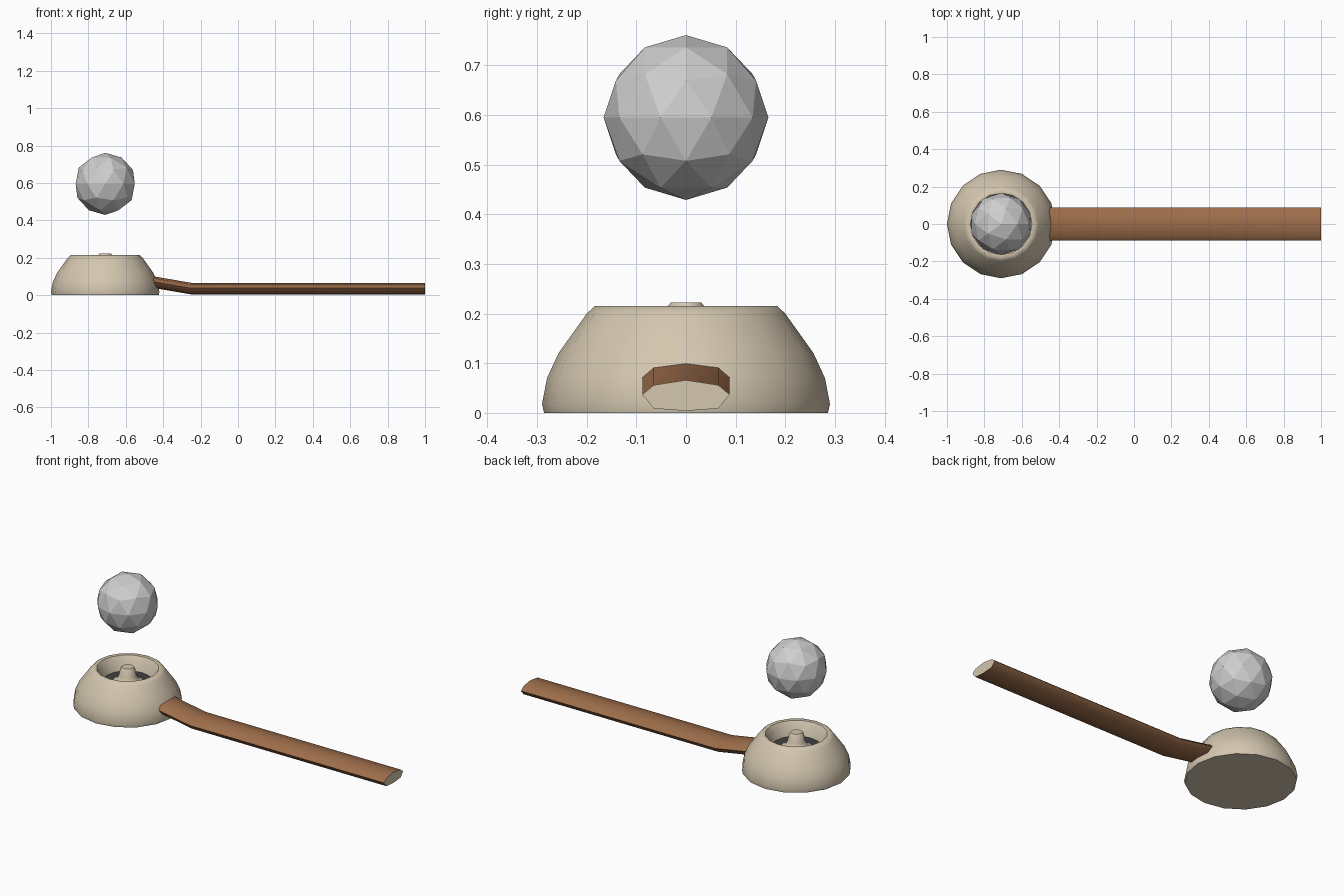
import bpy, bmesh, math

if "Cube" in bpy.data.objects:
    bpy.data.objects.remove(bpy.data.objects["Cube"])


def colour(name, rgb):
    m = bpy.data.materials.new(name)
    m.diffuse_color = (*rgb, 1)
    m.use_nodes = True
    m.node_tree.nodes["Principled BSDF"].inputs["Base Color"].default_value = m.diffuse_color
    return m


tan = colour("pale wood", (0.66, 0.57, 0.43))
brown = colour("brown wood", (0.34, 0.155, 0.07))
grey = colour("grey", (0.62, 0.62, 0.62))
dark = colour("dark grey", (0.055, 0.055, 0.055))


def finish(bm, name, mats, angle, loc=(0, 0, 0)):
    bmesh.ops.recalc_face_normals(bm, faces=bm.faces)
    me = bpy.data.meshes.new(name)
    bm.to_mesh(me)
    bm.free()
    for m in mats:
        me.materials.append(m)
    ob = bpy.data.objects.new(name, me)
    ob.location = loc
    bpy.context.collection.objects.link(ob)
    if angle:
        bpy.ops.object.select_all(action='DESELECT')
        ob.select_set(True)
        bpy.context.view_layer.objects.active = ob
        bpy.ops.object.shade_smooth_by_angle(angle=math.radians(angle))
    return ob


def loft(bm, rings, closed_caps=True):
    # Skin a row of equal rings and cap both ends
    rows = [[bm.verts.new(p) for p in r] for r in rings]
    n = len(rows[0])
    strips = []
    for a, b in zip(rows, rows[1:]):
        strips.append([bm.faces.new((a[i], a[(i + 1) % n], b[(i + 1) % n], b[i]))
                       for i in range(n)])
    caps = [bm.faces.new(rows[0]), bm.faces.new(rows[-1])]
    return strips, caps


# Base: 16-sided dome with a sunken bowl and a central knob
SIDES = 16
profile = [(0.286, 0.0), (0.29, 0.018), (0.28, 0.07), (0.257, 0.12), (0.2, 0.2),
           (0.184, 0.215), (0.165, 0.213), (0.15, 0.19), (0.132, 0.137),
           (0.082, 0.135), (0.058, 0.15), (0.047, 0.175), (0.039, 0.212), (0.031, 0.222)]
bm = bmesh.new()
rings = [[(r * math.cos(2 * math.pi * i / SIDES), r * math.sin(2 * math.pi * i / SIDES), z)
          for i in range(SIDES)] for r, z in profile]
strips, caps = loft(bm, rings)
for f in strips[8]:          # dark bowl floor
    f.material_index = 1
finish(bm, "base", [tan, dark], 50, (-0.71, 0, 0))

# Handle: flattened octagonal bar, bent up where it enters the base
section = [(0, 0.066), (0.065, 0.056), (0.088, 0.037), (0.065, 0.009),
           (0, 0.004), (-0.065, 0.009), (-0.088, 0.037), (-0.065, 0.056)]
bm = bmesh.new()
path = [(-0.5, 0.043), (-0.25, 0.0), (1.0, 0.0)]
strips, caps = loft(bm, [[(x, y, z + dz) for y, z in section] for x, dz in path])
caps[1].material_index = 1   # pale cut end
finish(bm, "handle", [brown, tan], 60)

# Ball: low-poly, flat faces
bm = bmesh.new()
bmesh.ops.create_icosphere(bm, subdivisions=2, radius=0.166)
finish(bm, "ball", [grey], 0, (-0.71, 0, 0.595))
